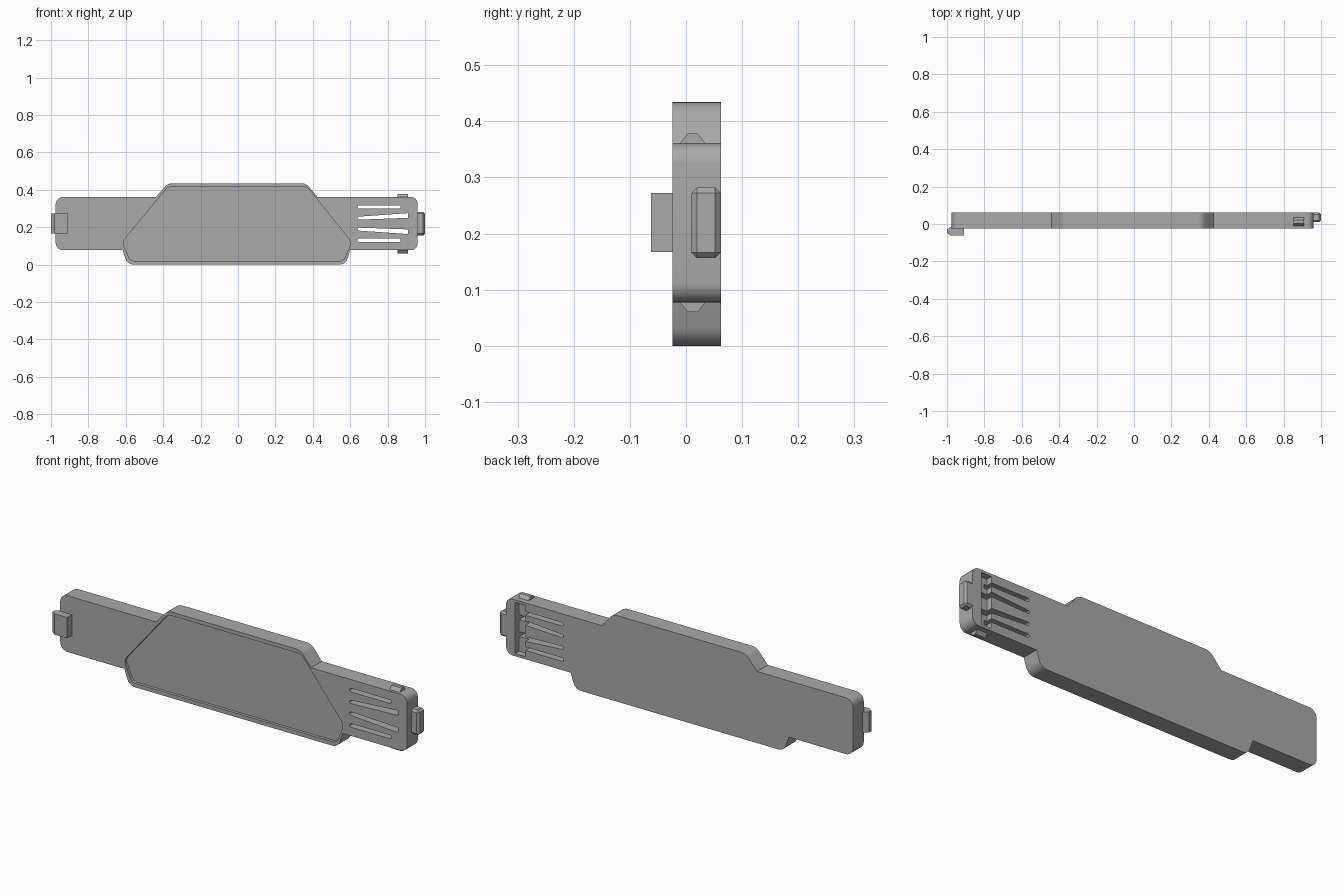
import bpy, bmesh, math
from mathutils import Vector

old = bpy.data.objects.get("Cube")
if old:
    bpy.data.objects.remove(old, do_unlink=True)

grey = bpy.data.materials.new("plain grey")
grey.use_nodes = True
COLOUR = (0.40, 0.40, 0.40, 1)
grey.diffuse_color = COLOUR
grey.node_tree.nodes["Principled BSDF"].inputs["Base Color"].default_value = COLOUR


def rounded(points, steps=6):
    """Outline with each corner (a, b, radius) replaced by an arc."""
    out = []
    for i, (a, b, r) in enumerate(points):
        p = Vector((a, b))
        if r == 0:
            out.append(p)
            continue
        u = (Vector(points[i - 1][:2]) - p).normalized()
        v = (Vector(points[(i + 1) % len(points)][:2]) - p).normalized()
        half = u.angle(v) / 2
        centre = p + (u + v).normalized() * (r / math.sin(half))
        start = p + u * (r / math.tan(half)) - centre
        end = p + v * (r / math.tan(half)) - centre
        sweep = start.angle_signed(end)
        for k in range(steps + 1):
            t = -sweep * k / steps
            out.append(centre + Vector((start.x * math.cos(t) - start.y * math.sin(t),
                                        start.x * math.sin(t) + start.y * math.cos(t))))
    return out


def prism(name, points, low, high, axis="y"):
    """Extrude an outline along y (x-z outline), z (x-y) or x (y-z)."""
    place = {"y": lambda p, h: (p.x, h, p.y),
             "z": lambda p, h: (p.x, p.y, h),
             "x": lambda p, h: (h, p.x, p.y)}[axis]
    bm = bmesh.new()
    outline = rounded(points)
    rings = [[bm.verts.new(place(p, h)) for p in outline] for h in (low, high)]
    for ring in rings:
        bm.faces.new(ring)
    n = len(outline)
    for i in range(n):
        j = (i + 1) % n
        bm.faces.new((rings[0][i], rings[0][j], rings[1][j], rings[1][i]))
    bmesh.ops.recalc_face_normals(bm, faces=bm.faces)
    mesh = bpy.data.meshes.new(name)
    bm.to_mesh(mesh)
    bm.free()
    mesh.materials.append(grey)
    obj = bpy.data.objects.new(name, mesh)
    bpy.context.collection.objects.link(obj)
    return obj


def activate(obj):
    bpy.ops.object.select_all(action="DESELECT")
    obj.select_set(True)
    bpy.context.view_layer.objects.active = obj


def cut(obj, cutter):
    mod = obj.modifiers.new("cut", "BOOLEAN")
    mod.operation = "DIFFERENCE"
    mod.solver = "EXACT"
    mod.object = cutter
    activate(obj)
    bpy.ops.object.modifier_apply(modifier=mod.name)
    bpy.data.objects.remove(cutter, do_unlink=True)


FRONT, BACK = -0.024, 0.062
MID_Z = 0.219

# Plate: long strip with a wider middle
body = prism("body", [
    (-0.975, 0.077, 0.04), (-0.617, 0.077, 0), (-0.59, 0, 0.045),
    (0.575, 0, 0.045), (0.6, 0.077, 0), (0.96, 0.077, 0.035),
    (0.96, 0.361, 0.035), (0.425, 0.361, 0), (0.365, 0.434, 0.05),
    (-0.375, 0.434, 0.05), (-0.44, 0.361, 0), (-0.975, 0.361, 0.04)], FRONT, BACK)

# Shallow pocket in the front
cut(body, prism("pocket_cutter", [
    (-0.62, 0.12, 0.04), (-0.575, 0.02, 0.03), (0.565, 0.02, 0.03),
    (0.607, 0.12, 0.04), (0.37, 0.415, 0.04), (-0.375, 0.415, 0.04)],
    FRONT - 0.05, FRONT + 0.015))

# Cross channel in the back, behind the end cap
cut(body, prism("channel_cutter", [
    (0.853, 0.09, 0), (0.91, 0.09, 0), (0.91, 0.348, 0), (0.853, 0.348, 0)],
    0.03, BACK + 0.05))

# Slots that separate the spring arms, mirrored about the middle
for side in (1, -1):
    def mirrored(points):
        pts = [(x, MID_Z + side * dz, r) for x, dz, r in points]
        return pts if side == 1 else pts[::-1]
    cut(body, prism("outer_slot_cutter", mirrored([
        (0.64, 0.08, 0.008), (0.87, 0.08, 0), (0.87, 0.098, 0), (0.64, 0.098, 0.008)]),
        FRONT - 0.05, BACK + 0.05))
    cut(body, prism("inner_slot_cutter", mirrored([
        (0.64, 0.021, 0.007), (0.91, 0.031, 0), (0.91, 0.056, 0), (0.64, 0.037, 0.007)]),
        FRONT - 0.05, BACK + 0.05))

    # Snap bump on the edge of each outer arm
    edge = MID_Z + side * 0.14
    tip = MID_Z + side * 0.159
    prism("upper_snap_bump" if side == 1 else "lower_snap_bump", [
        (-0.012, edge, 0), (0.036, edge, 0), (0.021, tip, 0), (0.003, tip, 0)],
        0.853, 0.91, "x")

activate(body)
bpy.ops.object.shade_smooth_by_angle(angle=math.radians(30))

# Chamfered latch on the left end
latch = prism("end_latch", [
    (0.94, 0.01, 0), (1.0, 0.01, 0), (1.0, BACK, 0), (0.94, BACK, 0)], 0.156, 0.282, "z")
bevel = latch.modifiers.new("chamfer", "BEVEL")
bevel.width = 0.01
bevel.segments = 1
activate(latch)
bpy.ops.object.modifier_apply(modifier=bevel.name)

# Hook on the front of the right end
prism("front_hook", [
    (-0.91, -0.02, 0), (-0.91, -0.062, 0), (-0.98, -0.062, 0), (-1.0, -0.048, 0),
    (-1.0, -0.03, 0), (-0.974, -0.012, 0), (-0.96, -0.012, 0)], 0.167, 0.272, "z")
